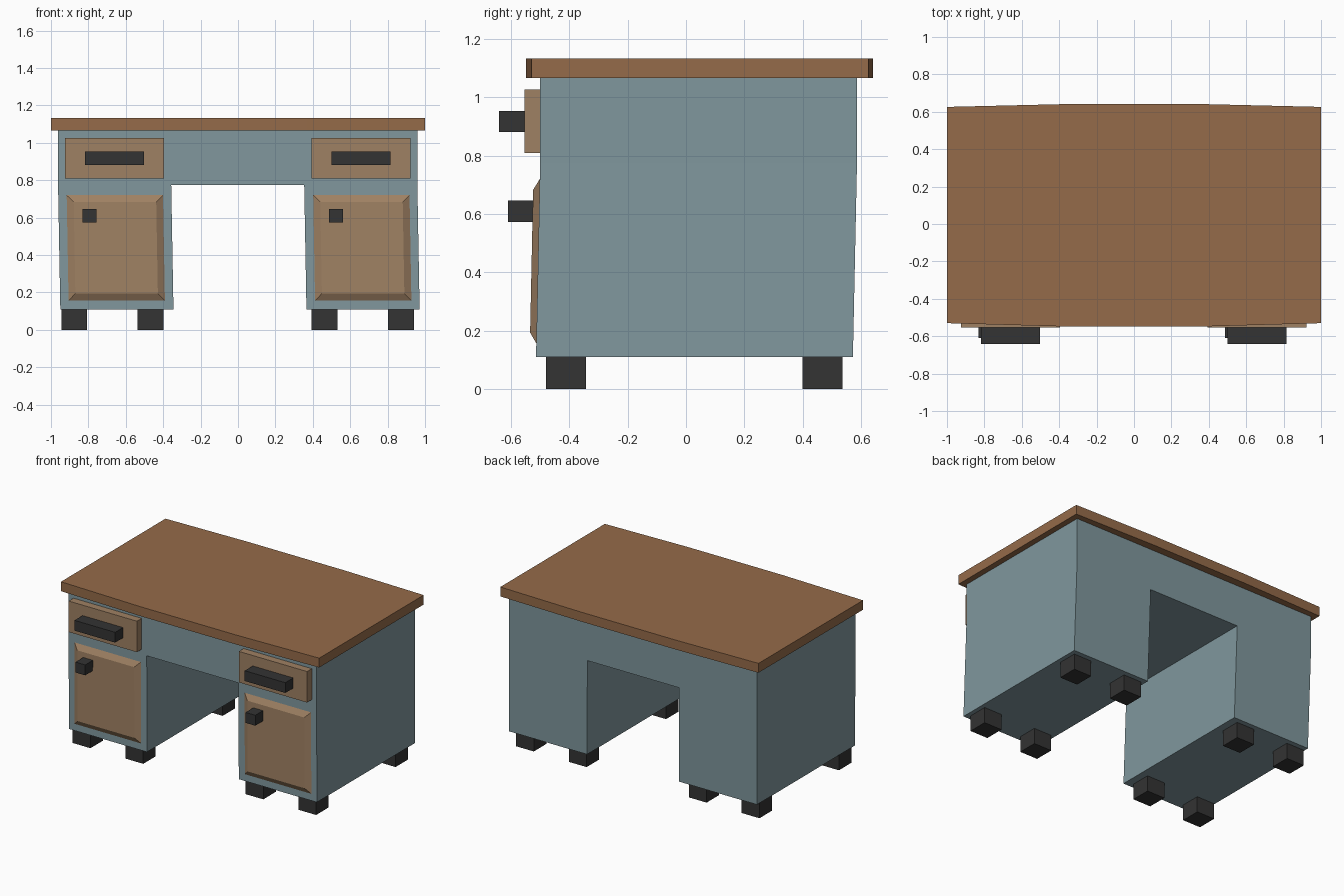
import bpy, bmesh

if "Cube" in bpy.data.objects:
    bpy.data.objects.remove(bpy.data.objects["Cube"])

def material(name, rgb):
    m = bpy.data.materials.new(name)
    m.diffuse_color = (*rgb, 1)
    m.use_nodes = True
    m.node_tree.nodes["Principled BSDF"].inputs["Base Color"].default_value = m.diffuse_color
    return m

WOOD = material("top_wood", (0.30, 0.147, 0.067))
PALE = material("front_wood", (0.347, 0.219, 0.125))
BLUE = material("blue_paint", (0.216, 0.309, 0.337))
DARK = material("dark_metal", (0.033, 0.033, 0.033))

KNEE = 0.775   # height of the knee opening
BASE = 0.11    # underside of the pedestals

def lean(co):
    """The pedestals drift slightly sideways and forward below the knee height."""
    t = max(0, (KNEE - co.z) / (KNEE - BASE))
    co.x += 0.012 * t
    co.y -= 0.014 * t

def finish(name, bm, mat):
    bmesh.ops.recalc_face_normals(bm, faces=bm.faces)
    mesh = bpy.data.meshes.new(name)
    bm.to_mesh(mesh)
    bm.free()
    mesh.materials.append(mat)
    obj = bpy.data.objects.new(name, mesh)
    bpy.context.collection.objects.link(obj)
    return obj

def extrude(name, points, offset, mat, leaning=False):
    bm = bmesh.new()
    face = bm.faces.new([bm.verts.new(p) for p in points])
    geom = bmesh.ops.extrude_face_region(bm, geom=[face], use_keep_orig=True)["geom"]
    verts = [v for v in geom if isinstance(v, bmesh.types.BMVert)]
    bmesh.ops.translate(bm, verts=verts, vec=offset)
    if leaning:
        for v in bm.verts:
            lean(v.co)
    return finish(name, bm, mat)

def box(name, x, y, z, mat):
    pts = [(x[0], y[0], z[0]), (x[1], y[0], z[0]), (x[1], y[0], z[1]), (x[0], y[0], z[1])]
    return extrude(name, pts, (0, y[1] - y[0], 0), mat)

def door(name, x, z, y_back, y_front, inset):
    """Panel with sloping edges around a smaller front face."""
    bm = bmesh.new()
    rings = []
    for y, d in ((y_back, 0), (y_front, inset)):
        rings.append([bm.verts.new(p) for p in (
            (x[0] + d, y, z[0] + d), (x[1] - d, y, z[0] + d),
            (x[1] - d, y, z[1] - d), (x[0] + d, y, z[1] - d))])
    back, front = rings
    bm.faces.new(back)
    bm.faces.new(front)
    for i in range(4):
        j = (i + 1) % 4
        bm.faces.new((back[i], back[j], front[j], front[i]))
    for v in bm.verts:
        lean(v.co)
    return finish(name, bm, PALE)

# Table top with gently bowed long edges
extrude("table_top", [(x, y, 1.067) for x, y in (
    (-1, -0.53), (-0.37, -0.548), (0.37, -0.548), (1, -0.53),
    (1, 0.626), (0.37, 0.641), (-0.37, 0.641), (-1, 0.626))], (0, 0, 0.066), WOOD)

# Carcass: arch profile with two pedestals
extrude("desk_body", [(x, -0.5, z) for x, z in (
    (-0.962, 1.067), (-0.962, KNEE), (-0.962, BASE), (-0.357, BASE), (-0.357, KNEE),
    (0.354, KNEE), (0.354, BASE), (0.959, BASE), (0.959, KNEE), (0.959, 1.067))],
    (0, 1.086, 0), BLUE, leaning=True)

# Fronts, handles and feet for each pedestal
for side, s in (("left", 0), ("right", 1.318)):
    box(f"{side}_drawer", (s - 0.924, s - 0.396), (-0.553, -0.498), (0.81, 1.027), PALE)
    box(f"{side}_drawer_handle", (s - 0.817, s - 0.503), (-0.641, -0.551), (0.882, 0.954), DARK)
    door(f"{side}_door", (s - 0.917, s - 0.402), (0.157, 0.72), -0.5, -0.522, 0.037)
    box(f"{side}_door_knob", (s - 0.832, s - 0.757), (-0.61, -0.522), (0.573, 0.646), DARK)

for i, x in enumerate((-0.945, -0.536, 0.394, 0.803)):
    for row, y in (("front", -0.48), ("back", 0.399)):
        box(f"{row}_foot_{i + 1}", (x, x + 0.138), (y, y + 0.138), (0, BASE), DARK)
